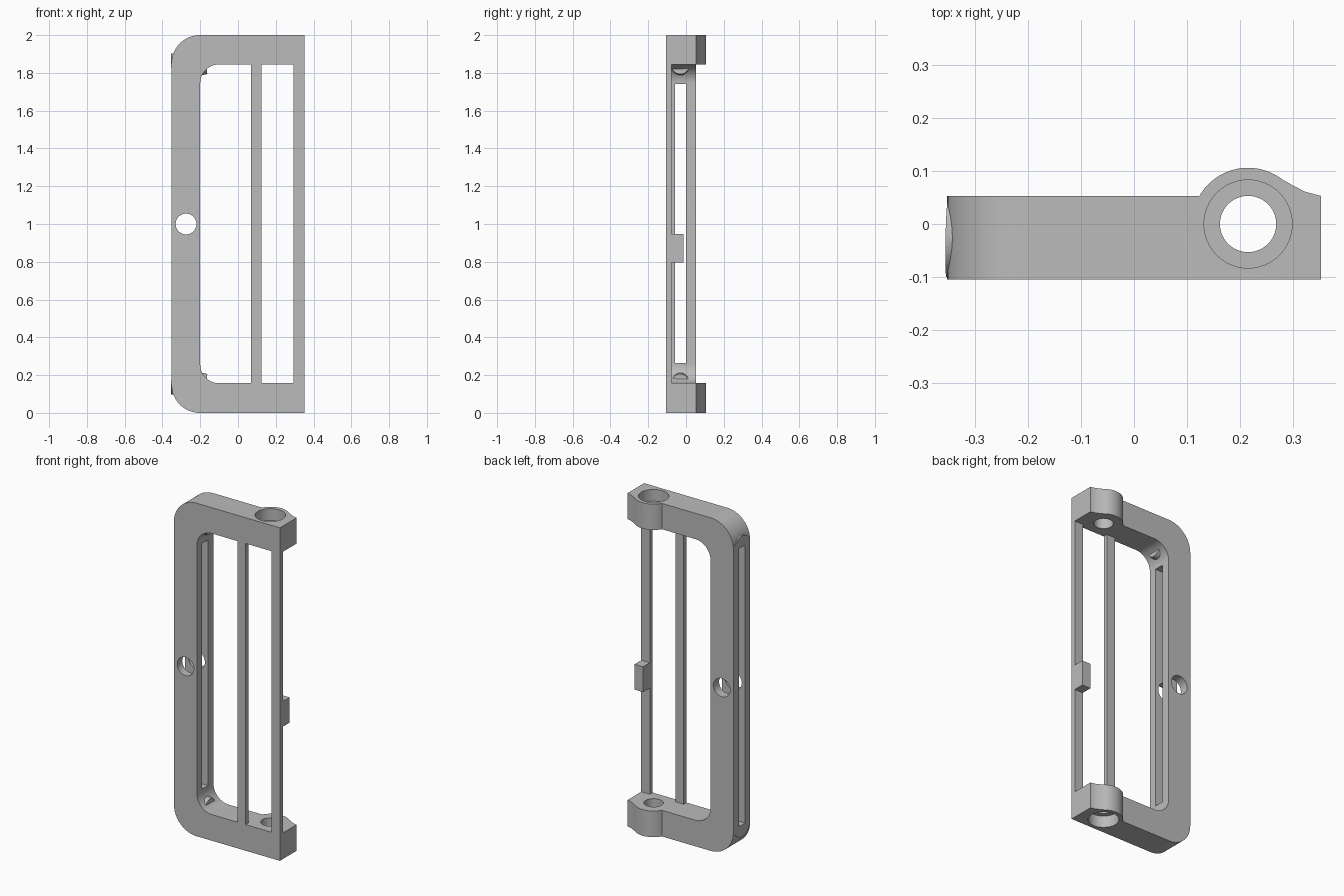
import bpy, bmesh, math
from mathutils import Matrix, Vector

if "Cube" in bpy.data.objects:
    bpy.data.objects.remove(bpy.data.objects["Cube"])

grey = bpy.data.materials.new("plain grey")
grey.use_nodes = True
grey.diffuse_color = (0.5, 0.5, 0.5, 1)
grey.node_tree.nodes["Principled BSDF"].inputs["Base Color"].default_value = (0.5, 0.5, 0.5, 1)


def finish(name, bm):
    bmesh.ops.recalc_face_normals(bm, faces=bm.faces)
    mesh = bpy.data.meshes.new(name)
    bm.to_mesh(mesh)
    bm.free()
    mesh.materials.append(grey)
    ob = bpy.data.objects.new(name, mesh)
    bpy.context.collection.objects.link(ob)
    return ob


def prism(name, pts, depth):
    """Extrude a closed 3D outline along a vector."""
    bm = bmesh.new()
    face = bm.faces.new([bm.verts.new(p) for p in pts])
    ext = bmesh.ops.extrude_face_region(bm, geom=[face])
    moved = [v for v in ext["geom"] if isinstance(v, bmesh.types.BMVert)]
    bmesh.ops.translate(bm, vec=Vector(depth), verts=moved)
    return finish(name, bm)


def box(name, x0, x1, y0, y1, z0, z1):
    pts = [(x0, y0, z0), (x1, y0, z0), (x1, y1, z0), (x0, y1, z0)]
    return prism(name, pts, (0, 0, z1 - z0))


def rod(name, start, end, r0, r1=None):
    a, b = Vector(start), Vector(end)
    axis = b - a
    rot = axis.to_track_quat("Z", "Y").to_matrix().to_4x4()
    bm = bmesh.new()
    bmesh.ops.create_cone(bm, cap_ends=True, segments=64, radius1=r0, radius2=r1 or r0,
                          depth=axis.length, matrix=Matrix.Translation((a + b) / 2) @ rot)
    return finish(name, bm)


def combine(ob, other, operation):
    mod = ob.modifiers.new(operation, "BOOLEAN")
    mod.operation, mod.object, mod.solver = operation, other, "EXACT"
    bpy.context.view_layer.objects.active = ob
    bpy.ops.object.modifier_apply(modifier=mod.name)
    bpy.data.objects.remove(other)


def arc(cx, cy, r, a0, a1, n=20):
    angles = [math.radians(a0 + (a1 - a0) * i / n) for i in range(n + 1)]
    return [(cx + r * math.cos(a), cy + r * math.sin(a)) for a in angles]


L, R, FRONT, BACK = -0.352, 0.352, -0.105, 0.053
LOW, HIGH, INNER = 0.157, 1.845, -0.2
BX, BR = 0.215, 0.106

# C-shaped frame with rounded outer and inner corners
outline = [(R, 2)] + arc(L + 0.15, 1.85, 0.15, 90, 180) + arc(L + 0.15, 0.15, 0.15, 180, 270)
outline += [(R, 0), (R, LOW)] + arc(INNER + 0.1, LOW + 0.1, 0.1, 270, 180)
outline += arc(INNER + 0.1, HIGH - 0.1, 0.1, 180, 90) + [(R, HIGH)]
frame = prism("frame", [(x, FRONT, z) for x, z in outline], (0, BACK - FRONT, 0))

# Round bosses that blend into the open end of each arm
boss = arc(BX, 0, BR, 150, 52) + [(0.299, 0.073), (0.322, 0.061), (R, BACK)]
boss += [(R, 0), (0.13, 0)]
for z0, z1 in ((0, LOW), (HIGH, 2)):
    part = prism("boss", [(x, y, z0) for x, y in boss], (0, 0, z1 - z0))
    combine(frame, part, "UNION")

# Tapered plugs that just break through the rounded corners
for z in (1.83, 0.17):
    plug = rod("plug", (L, -0.026, z), (-0.165, -0.03, z + (z - 1) * 0.01), 0.074, 0.045)
    combine(frame, plug, "UNION")

# Pivot holes with counterbores, cross hole and stepped slot
cuts = [rod("cut", (BX, 0, -0.1), (BX, 0, 2.1), 0.053),
        rod("cut", (BX, 0, -0.1), (BX, 0, 0.07), 0.083),
        rod("cut", (BX, 0, 1.93), (BX, 0, 2.1), 0.083),
        rod("cut", (-0.275, -0.3, 1), (-0.275, 0.3, 1), 0.055),
        box("cut", -0.5, -0.15, -0.058, 0.0, 0.265, 1.74),
        box("cut", -0.5, -0.29, -0.058, 0.0, 0.165, 1.835)]
for cut in cuts:
    combine(frame, cut, "DIFFERENCE")

# Thin upright bars at the front, and the catch behind the outer bar
bars = [frame,
        box("middle_bar", 0.07, 0.125, FRONT, -0.078, LOW - 0.02, HIGH + 0.02),
        box("end_bar", 0.295, R, FRONT, -0.078, LOW - 0.02, HIGH + 0.02),
        box("catch", 0.295, R, -0.09, -0.014, 0.795, 0.947)]

bpy.ops.object.select_all(action="DESELECT")
for ob in bars:
    ob.select_set(True)
bpy.context.view_layer.objects.active = frame
bpy.ops.object.shade_smooth_by_angle(angle=math.radians(30))
